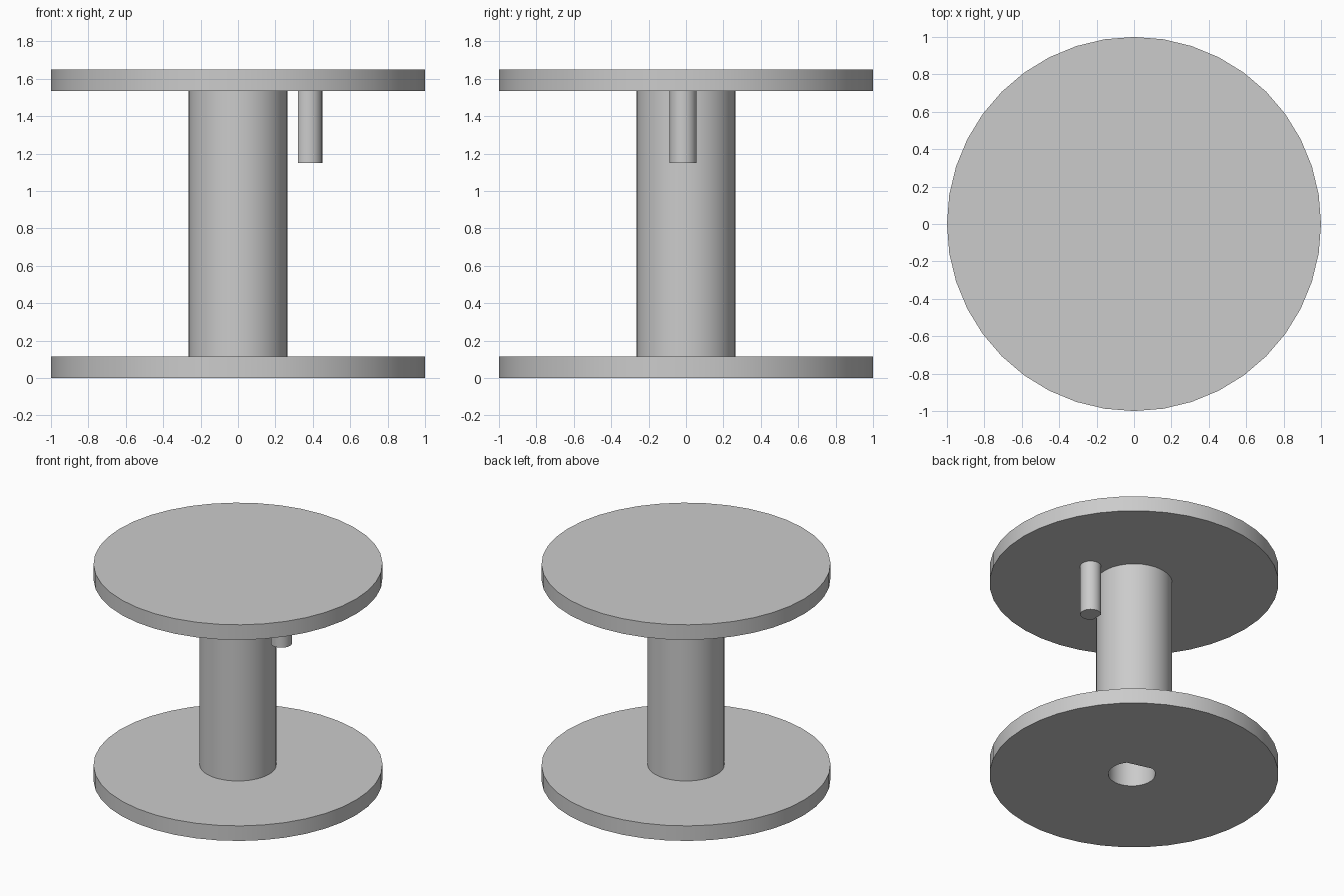
import bpy, bmesh, math

cube = bpy.data.objects.get("Cube")
if cube:
    bpy.data.objects.remove(cube, do_unlink=True)

grey = bpy.data.materials.new("plain grey")
grey.use_nodes = True
grey.diffuse_color = (0.6, 0.6, 0.6, 1)
grey.node_tree.nodes["Principled BSDF"].inputs["Base Color"].default_value = (0.6, 0.6, 0.6, 1)


def circle(radius, sides):
    return [(radius * math.cos(math.tau * i / sides), radius * math.sin(math.tau * i / sides))
            for i in range(sides)]


def d_shape(radius, flat, direction, sides):
    """Circle with one flat at the given distance and direction."""
    start = math.acos(flat / radius)
    sweep = math.tau - 2 * start
    angles = [direction + start + sweep * i / sides for i in range(sides + 1)]
    return [(radius * math.cos(a), radius * math.sin(a)) for a in angles]


def prism(name, outline, bottom, top, x=0, y=0):
    """Extrude a closed outline from bottom to top."""
    bm = bmesh.new()
    base = bm.faces.new([bm.verts.new((x + px, y + py, bottom)) for px, py in outline])
    extruded = bmesh.ops.extrude_face_region(bm, geom=[base], use_keep_orig=True)
    verts = [v for v in extruded["geom"] if isinstance(v, bmesh.types.BMVert)]
    bmesh.ops.translate(bm, verts=verts, vec=(0, 0, top - bottom))
    bmesh.ops.recalc_face_normals(bm, faces=bm.faces)
    mesh = bpy.data.meshes.new(name)
    bm.to_mesh(mesh)
    bm.free()
    mesh.materials.append(grey)
    obj = bpy.data.objects.new(name, mesh)
    bpy.context.collection.objects.link(obj)
    return obj


def activate(obj):
    bpy.ops.object.select_all(action="DESELECT")
    obj.select_set(True)
    bpy.context.view_layer.objects.active = obj


# Flanges, core and the offset peg below the top flange
bottom_flange = prism("bottom_flange", circle(1, 40), 0, 0.115)
top_flange = prism("top_flange", circle(1, 40), 1.535, 1.65)
core = prism("core", circle(0.265, 40), 0.115, 1.535)
peg = prism("peg", d_shape(0.0725, 0.0565, math.pi, 24), 1.15, 1.54, 0.378, -0.016)

# Keyed shaft bore, open at the bottom
bore = prism("bore_cutter", d_shape(0.163, 0.13, math.radians(75), 32), -0.1, 1.2, 0.02, 0)
bore.hide_render = True
for part in (bottom_flange, core):
    cut = part.modifiers.new("bore", "BOOLEAN")
    cut.operation = "DIFFERENCE"
    cut.solver = "EXACT"
    cut.object = bore
    activate(part)
    bpy.ops.object.modifier_apply(modifier=cut.name)
bpy.data.objects.remove(bore, do_unlink=True)

# Smooth walls with sharp rims
for part in (bottom_flange, top_flange, core, peg):
    activate(part)
    bpy.ops.object.shade_smooth_by_angle(angle=math.radians(30))
